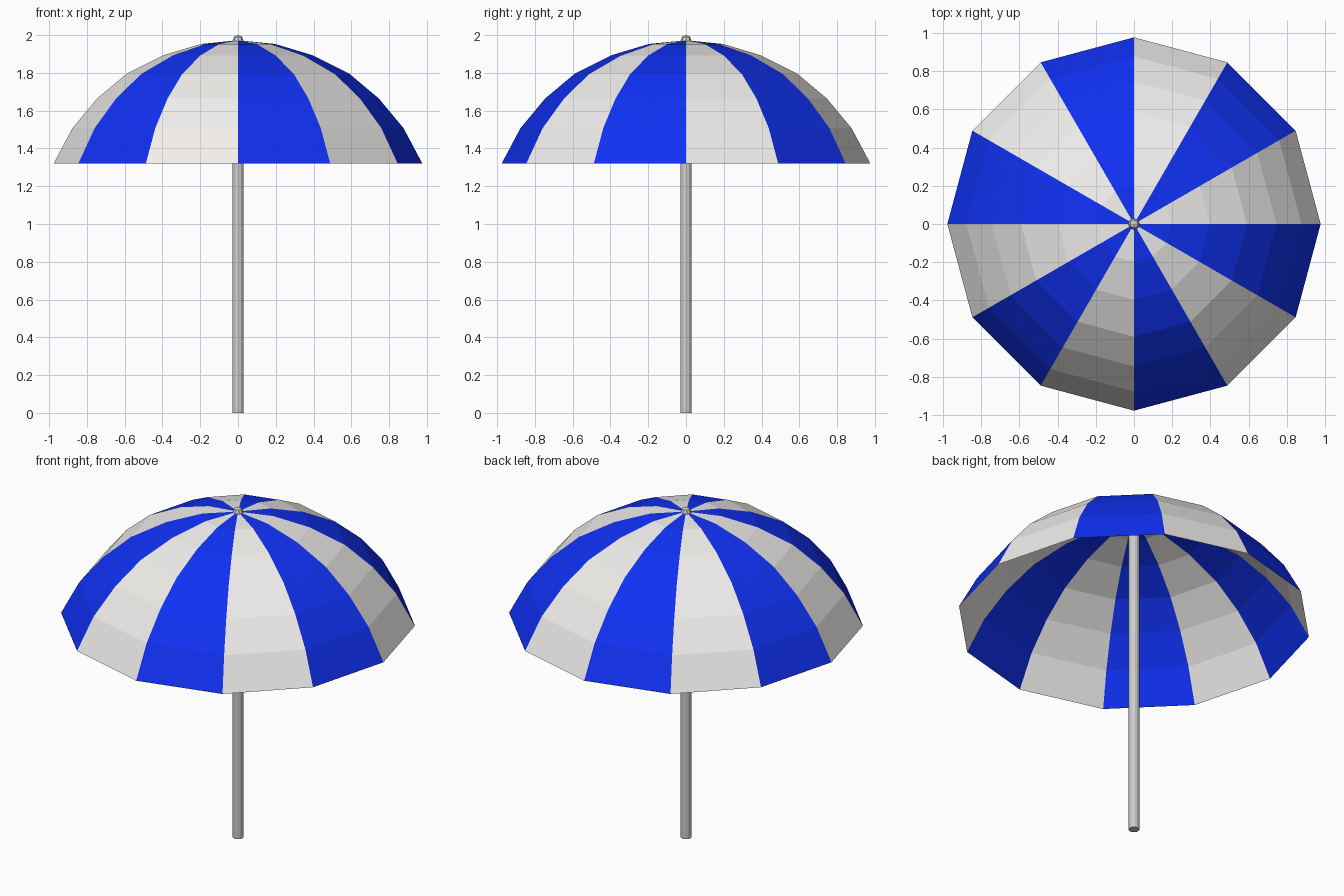
import bpy, bmesh, math

if "Cube" in bpy.data.objects:
    bpy.data.objects.remove(bpy.data.objects["Cube"])

SIDES = 12
# Canopy profile from rim towards the crown: (radius, height)
PROFILE = [(0.976, 1.32), (0.876, 1.508), (0.745, 1.665), (0.59, 1.795),
           (0.396, 1.893), (0.197, 1.953)]
CROWN_Z = 1.973


def material(name, color):
    mat = bpy.data.materials.new(name)
    mat.diffuse_color = (*color, 1)
    mat.use_nodes = True
    mat.node_tree.nodes["Principled BSDF"].inputs["Base Color"].default_value = mat.diffuse_color
    return mat


# Canopy: single sheet of twelve panels in alternating colours
bm = bmesh.new()
rings = []
for r, z in PROFILE:
    rings.append([bm.verts.new((r * math.cos(math.tau * i / SIDES),
                                r * math.sin(math.tau * i / SIDES), z))
                  for i in range(SIDES)])
crown = bm.verts.new((0, 0, CROWN_Z))
for i in range(SIDES):
    j = (i + 1) % SIDES
    panel = [bm.faces.new((a[i], a[j], b[j], b[i])) for a, b in zip(rings, rings[1:])]
    panel.append(bm.faces.new((rings[-1][i], rings[-1][j], crown)))
    for face in panel:
        face.material_index = i % 2
mesh = bpy.data.meshes.new("canopy")
bm.to_mesh(mesh)
bm.free()
mesh.materials.append(material("white_cloth", (0.88, 0.86, 0.84)))
mesh.materials.append(material("blue_cloth", (0.005, 0.03, 0.9)))
bpy.context.collection.objects.link(bpy.data.objects.new("canopy", mesh))

# Pole
bpy.ops.mesh.primitive_cylinder_add(vertices=12, radius=0.03, depth=1.96,
                                    location=(0, 0, 0.98))
bpy.context.object.name = "pole"

# Finial: small faceted tip on the crown
bpy.ops.mesh.primitive_uv_sphere_add(segments=8, ring_count=4, radius=0.03,
                                     location=(0, 0, 1.97))
bpy.context.object.name = "finial"
